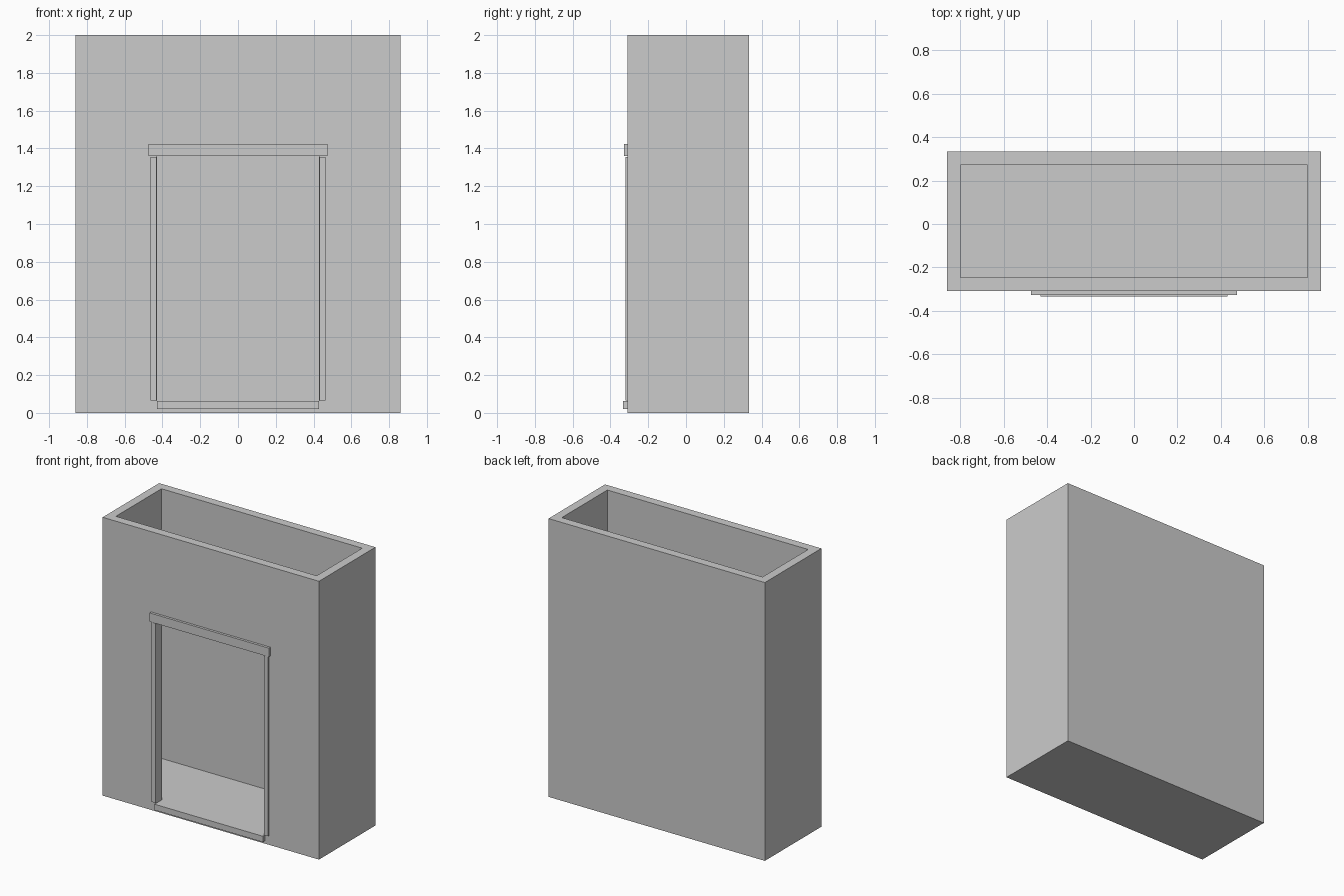
import bpy

if "Cube" in bpy.data.objects:
    bpy.data.objects.remove(bpy.data.objects["Cube"])

W, Y0, Y1, H = 0.86, -0.309, 0.333, 2.0   # shell half width, front, back, height
T = 0.062                                 # wall and floor thickness
DW, DH = 0.43, 1.36                       # doorway half width and top


def box(name, x0, x1, y0, y1, z0, z1):
    xs, ys, zs = (x0, x1), (y0, y1), (z0, z1)
    verts = [(x, y, z) for x in xs for y in ys for z in zs]
    faces = [(0, 1, 3, 2), (4, 6, 7, 5), (0, 4, 5, 1),
             (2, 3, 7, 6), (0, 2, 6, 4), (1, 5, 7, 3)]
    mesh = bpy.data.meshes.new(name)
    mesh.from_pydata(verts, [], faces)
    obj = bpy.data.objects.new(name, mesh)
    bpy.context.collection.objects.link(obj)
    return obj


def cut(target, cutter):
    mod = target.modifiers.new("cut", 'BOOLEAN')
    mod.operation = 'DIFFERENCE'
    mod.solver = 'EXACT'
    mod.object = cutter
    bpy.context.view_layer.objects.active = target
    bpy.ops.object.modifier_apply(modifier=mod.name)
    bpy.data.objects.remove(cutter)


# Open-topped shell: hollow inside with a floor, then a doorway in the front wall
shell = box("shell", -W, W, Y0, Y1, 0, H)
cut(shell, box("room_cutter", -W + T, W - T, Y0 + T, Y1 - T, T, H + 0.2))
cut(shell, box("doorway_cutter", -DW, DW, Y0 - 0.1, Y0 + T + 0.1, T, DH))

# Door surround on the front face
box("sill", -DW, DW, -0.333, Y0, 0.02, T)
box("lintel", -0.474, 0.474, -0.327, Y0, DH, 1.423)
for side, name in ((-1, "left_jamb"), (1, "right_jamb")):
    inner, outer = side * 0.432, side * 0.464
    box(name, min(inner, outer), max(inner, outer), -0.321, Y0, 0.066, 1.356)
